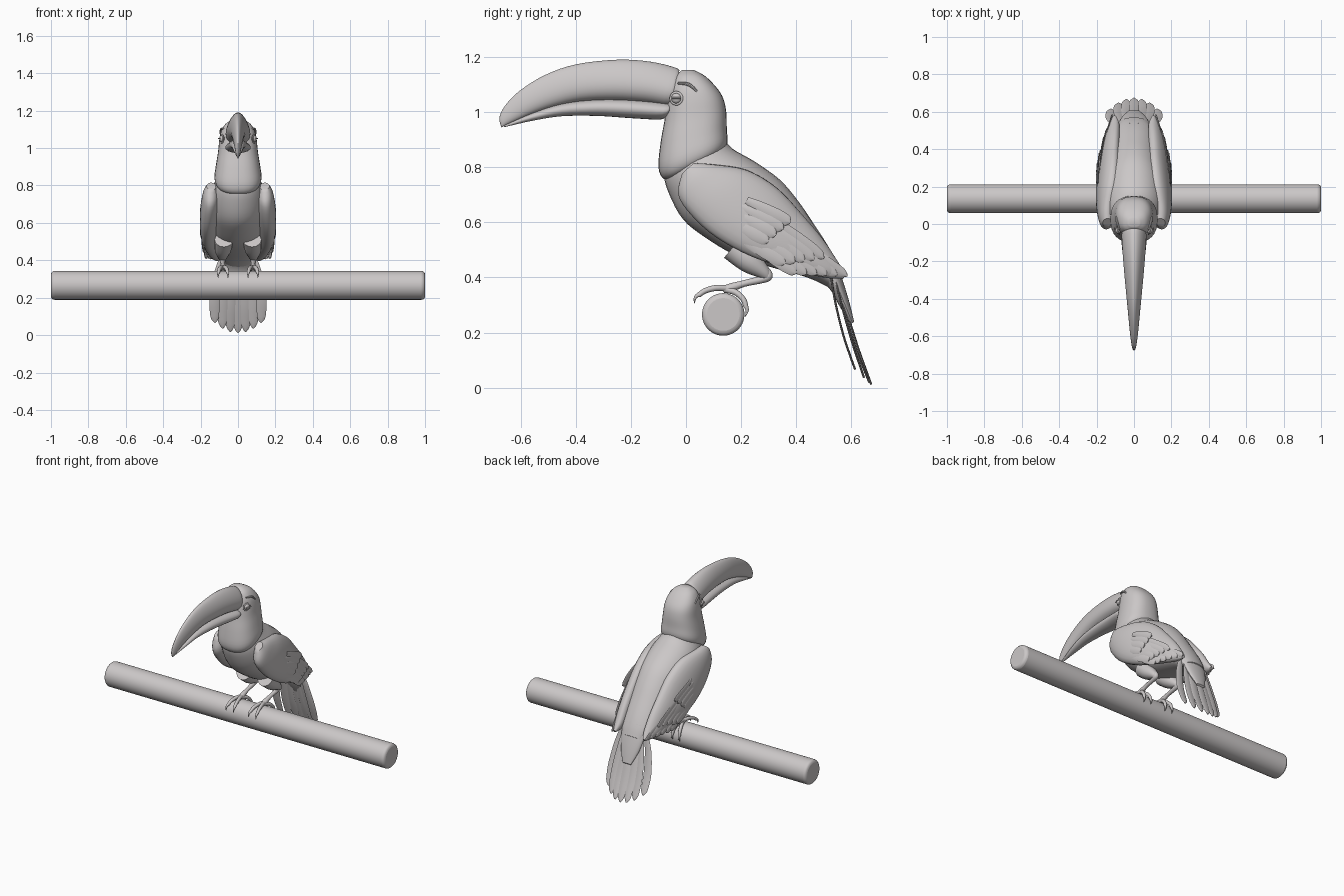
import bpy, bmesh, math
from mathutils import Vector

cube = bpy.data.objects.get("Cube")
if cube:
    bpy.data.objects.remove(cube)

grey = bpy.data.materials.new("warm_grey")
grey.use_nodes = True
grey.diffuse_color = (0.6, 0.575, 0.575, 1)
grey.node_tree.nodes["Principled BSDF"].inputs["Base Color"].default_value = grey.diffuse_color
parts = []


def finish(obj, name, mirror=False):
    """Name, colour and optionally mirror a part across x."""
    obj.name = obj.data.name = name
    obj.data.materials.clear()
    obj.data.materials.append(grey)
    if mirror:
        obj.modifiers.new("mirror", 'MIRROR').use_clip = False
    parts.append(obj)


def smooth_path(keys, steps):
    """Catmull-Rom resampling of number tuples."""
    keys = [Vector(k) for k in keys]
    out = []
    for i in range(len(keys) - 1):
        b, c = keys[i], keys[i + 1]
        a = keys[max(i - 1, 0)]
        d = keys[min(i + 2, len(keys) - 1)]
        for s in range(steps):
            t = s / steps
            out.append(b + (c - a) * (t / 2) + (a * 2 - b * 5 + c * 4 - d) * (t * t / 2)
                       + (b * 3 - a - c * 3 + d) * (t ** 3 / 2))
    return out + [keys[-1]]


def skin(bm, keys, sides=24, steps=4, power=1.0, ridge=0.0):
    """Skin oval sections: edge point A (xyz), edge point B (xyz), half thickness."""
    secs = [(Vector(k[:3]), Vector(k[3:6]), max(k[6], 0.0005)) for k in smooth_path(keys, steps)]
    mids = [(a + b) / 2 for a, b, _ in secs]
    rings = []
    for i, (a, b, w) in enumerate(secs):
        half = (a - b) / 2
        tangent = mids[min(i + 1, len(mids) - 1)] - mids[max(i - 1, 0)]
        across = tangent.cross(half).normalized() * w
        ring = []
        for j in range(sides):
            c, s = math.cos(math.tau * j / sides), math.sin(math.tau * j / sides)
            narrow = 1 - ridge * (1 + c) / 2
            c = math.copysign(abs(c) ** power, c)
            s = math.copysign(abs(s) ** power, s) * narrow
            ring.append(bm.verts.new(mids[i] + half * c + across * s))
        rings.append(ring)
    for r, q in zip(rings, rings[1:]):
        for j in range(sides):
            k = (j + 1) % sides
            bm.faces.new((r[j], r[k], q[k], q[j]))
    bm.faces.new(rings[0])
    bm.faces.new(rings[-1])


def build(name, shapes, mirror=False, **opts):
    """One object from one or more skinned shapes."""
    bm = bmesh.new()
    for keys in shapes:
        skin(bm, keys, **opts)
    bmesh.ops.recalc_face_normals(bm, faces=bm.faces)
    mesh = bpy.data.meshes.new(name)
    bm.to_mesh(mesh)
    bm.free()
    obj = bpy.data.objects.new(name, mesh)
    bpy.context.collection.objects.link(obj)
    finish(obj, name, mirror)


def central(rows):
    """Sections on the middle plane: back y, z, front y, z, half width."""
    return [(0, r[0], r[1], 0, r[2], r[3], r[4]) for r in rows]


def tube(rows):
    """Round limb: x, y, z, radius."""
    return [(x + r, y, z, x - r, y, z, r) for x, y, z, r in rows]


def feather(root, tip, bow, side, width, thick=0.004):
    """Flat blade with a rounded tip."""
    root, tip, bow, side = map(Vector, (root, tip, bow, side))
    keys = []
    for t, f in ((0, .55), (.3, .85), (.65, 1), (.88, .9), (.96, .6), (1, .12)):
        c = root.lerp(tip, t) + bow * math.sin(math.pi * t)
        keys.append((*(c + side * width * f), *(c - side * width * f), thick))
    return keys


# Perch
bpy.ops.mesh.primitive_cylinder_add(vertices=64, radius=0.077, depth=2,
                                    location=(0, 0.135, 0.266), rotation=(0, math.pi / 2, 0))
perch = bpy.context.object
finish(perch, "perch")
bevel = perch.modifiers.new("round_ends", 'BEVEL')
bevel.width, bevel.segments, bevel.limit_method = 0.018, 3, 'ANGLE'

# Body
build("body", [central([
    (.13, .92, -.05, .86, .09), (.165, .87, -.08, .78, .12), (.25, .82, -.06, .70, .145),
    (.34, .755, -.01, .61, .155), (.405, .68, .07, .545, .15), (.46, .60, .18, .48, .14),
    (.515, .515, .30, .44, .125), (.55, .45, .44, .40, .10), (.57, .40, .525, .36, .07)])], sides=32)

# Head with the throat bib
build("head", [central([
    (.09, .84, -.035, .755, .07), (.135, .86, -.08, .757, .112), (.15, .89, -.1, .80, .126),
    (.148, .94, -.092, .89, .117), (.146, 1.0, -.078, .97, .106), (.135, 1.05, -.068, 1.04, .1),
    (.11, 1.09, -.058, 1.09, .09), (.07, 1.13, -.04, 1.13, .066), (.03, 1.152, -.015, 1.152, .03)])],
    sides=32, power=0.82)

# Beak halves
build("upper_beak", [central([
    (-.025, 1.145, -.05, 1.03, .07), (-.035, 1.16, -.07, 1.02, .08), (-.13, 1.183, -.15, 1.033, .075),
    (-.25, 1.19, -.26, 1.042, .064), (-.4, 1.173, -.38, 1.04, .049), (-.51, 1.135, -.48, 1.02, .037),
    (-.6, 1.08, -.56, .993, .027), (-.655, 1.025, -.62, .967, .018), (-.677, .98, -.655, .952, .01),
    (-.67, .946, -.668, .944, .001)])], sides=32, ridge=0.4)
build("lower_beak", [central([
    (-.05, 1.025, -.07, .985, .06), (-.07, 1.035, -.095, .973, .068), (-.2, 1.045, -.2, .978, .056),
    (-.32, 1.045, -.32, .986, .045), (-.45, 1.03, -.45, .985, .033), (-.56, .995, -.56, .968, .021),
    (-.66, .952, -.66, .945, .003)])], sides=24)

# Eyes: ring, ball and lid
bpy.ops.mesh.primitive_torus_add(major_radius=0.021, minor_radius=0.005, major_segments=32,
                                 minor_segments=10)
ring = bpy.context.object
bpy.ops.mesh.primitive_uv_sphere_add(radius=0.019, segments=24, ring_count=12)
ball = bpy.context.object
for obj, name in ((ring, "eye_ring"), (ball, "eyeball")):
    obj.location = (0.086, -0.035, 1.05)
    obj.rotation_euler = (0, math.pi / 2, -0.35)
    obj.scale.z = 0.7
    bpy.ops.object.select_all(action='DESELECT')
    obj.select_set(True)
    bpy.context.view_layer.objects.active = obj
    bpy.ops.object.transform_apply()
    finish(obj, name, True)
build("eyelid", [[(.096, -.052, 1.054, .096, -.052, 1.048, .003),
                  (.102, -.035, 1.054, .102, -.035, 1.048, .003),
                  (.105, -.018, 1.054, .105, -.018, 1.048, .003)]], True, sides=8)
# Brow crease
build("brow", [tube([(.078, -.03, 1.105, .004), (.091, .01, 1.1, .006), (.094, .04, 1.075, .004)])],
      True, sides=8)

# Wings
build("wing", [[
    (.14, .03, .815, .145, -.015, .775, .025), (.14, .10, .81, .15, -.028, .70, .043),
    (.115, .22, .79, .16, .02, .625, .06), (.105, .33, .725, .17, .11, .545, .06),
    (.1, .42, .63, .17, .24, .475, .052), (.095, .495, .54, .15, .38, .43, .042),
    (.09, .55, .455, .13, .50, .402, .028), (.1, .58, .41, .11, .57, .396, .008)]], True)


def on_wing(y, z, lift):
    return (0.2 + lift - 0.45 * max(0, y - 0.15) ** 2, y, z)


# Wing feathers, in layered rows: count, first and last root, first and last tip, width, lift
rows = (("flight_feather", 6, (.26, .50), (.34, .57), (.40, .415), (.585, .405), .02, 0),
        ("long_covert", 5, (.17, .56), (.27, .64), (.36, .45), (.50, .47), .024, .004),
        ("short_covert", 4, (.15, .61), (.22, .68), (.30, .53), (.38, .60), .024, .007))
for name, count, r0, r1, t0, t1, width, lift in rows:
    blades = []
    for i in range(count):
        f = i / (count - 1)
        root = Vector(r0).lerp(Vector(r1), f)
        tip = Vector(t0).lerp(Vector(t1), f)
        along = (tip - root).normalized()
        blades.append(feather(on_wing(*root, lift - .012), on_wing(*tip, lift + .002 * (i % 2)),
                              (.004, 0, 0), (0, -along.y, along.x), width))
    build(name + "s", blades, True, sides=8, steps=3)

# Tail fan
fan = []
for i in range(-3, 4):
    n = i * i
    fan.append(feather((.025 * i, .54 - .002 * n, .44), (.041 * i, .672 - .0065 * n, .012 + .006 * n),
                       (.007 * i, -.008 - .006 * (i % 2), 0), (1, 0, 0), .027))
build("tail_feathers", fan, sides=8, steps=4)
build("tail_root", [central([(.54, .47, .46, .41, .09), (.565, .40, .52, .36, .08),
                             (.59, .32, .56, .29, .06), (.61, .24, .598, .23, .03)])])

# Legs
build("thigh", [tube([(.075, .17, .51, .05), (.08, .23, .46, .045), (.083, .28, .42, .026),
                      (.083, .298, .4, .015)])], True, sides=16)
build("shank", [tube([(.083, .29, .425, .015), (.083, .298, .405, .017), (.082, .275, .393, .014),
                      (.081, .21, .378, .012), (.08, .16, .362, .016), (.08, .135, .355, .012)])],
      True, sides=16)

# Toes and claws, two forward and two back
toes, claws = [], []
for x in (-1, 1):
    toes.append([(.08, .155, .36, .012), (.08 + .012 * x, .11, .362, .011), (.08 + .02 * x, .07, .352, .01),
                 (.08 + .024 * x, .045, .335, .009)])
    claws.append([(.08 + .023 * x, .05, .34, .009), (.08 + .026 * x, .034, .328, .006),
                  (.08 + .026 * x, .03, .305, .001)])
    toes.append([(.08, .14, .357, .012), (.08 + .014 * x, .18, .346, .011), (.08 + .022 * x, .208, .32, .01),
                 (.08 + .024 * x, .217, .295, .009)])
    claws.append([(.08 + .024 * x, .216, .3, .009), (.08 + .025 * x, .222, .28, .006),
                  (.08 + .025 * x, .215, .258, .001)])
build("toes", [tube(t) for t in toes], True, sides=12)
build("claws", [tube(c) for c in claws], True, sides=10)

# Smooth shading with crisp edges
bpy.ops.object.select_all(action='DESELECT')
for obj in parts:
    obj.select_set(True)
bpy.context.view_layer.objects.active = parts[0]
bpy.ops.object.shade_smooth_by_angle(angle=math.radians(40))
